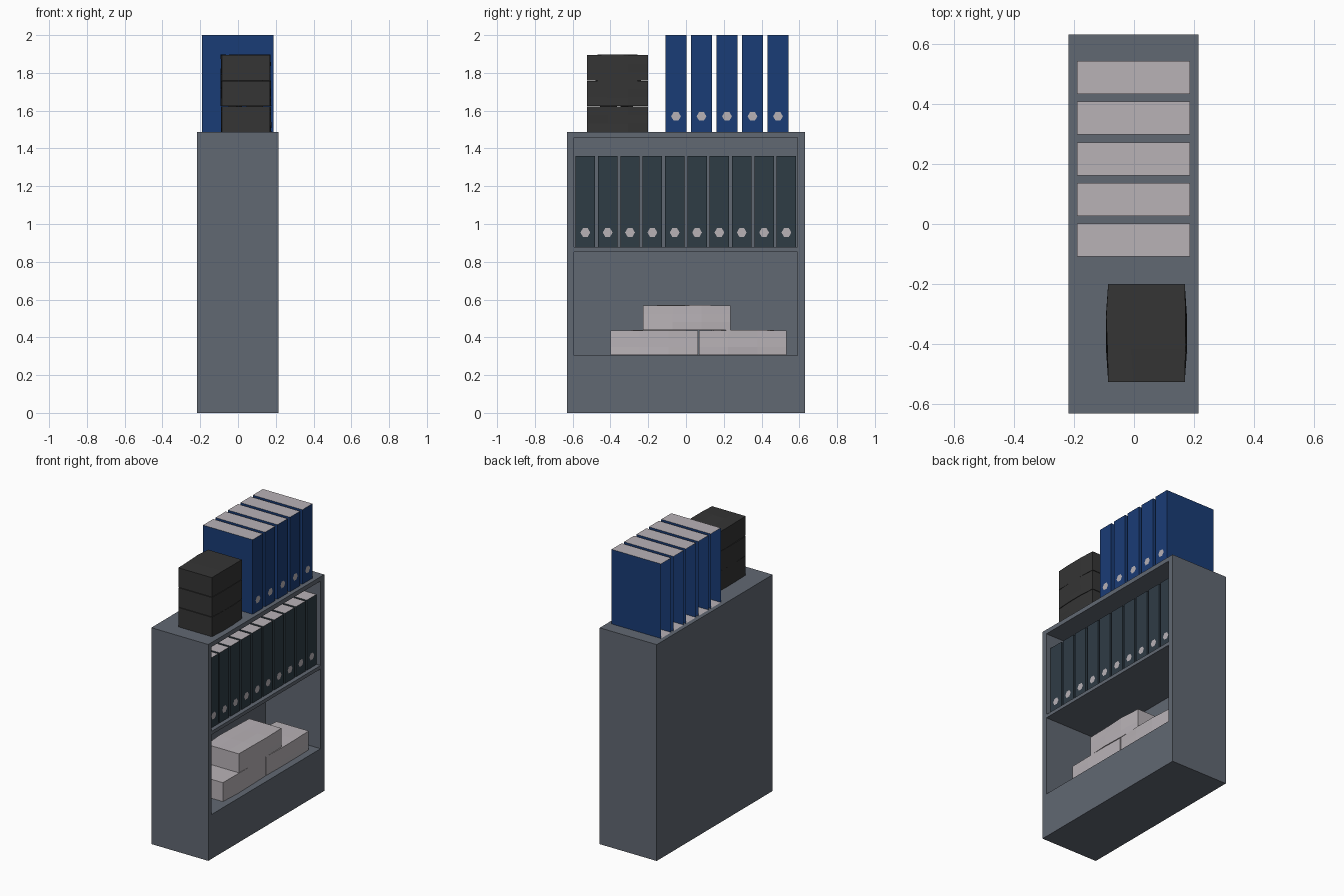
import bpy, bmesh, math, random
from mathutils import Vector, Matrix

if "Cube" in bpy.data.objects:
    bpy.data.objects.remove(bpy.data.objects["Cube"])

random.seed(4)


def material(name, rgb):
    m = bpy.data.materials.new(name)
    m.diffuse_color = (*rgb, 1)
    m.use_nodes = True
    m.node_tree.nodes["Principled BSDF"].inputs["Base Color"].default_value = m.diffuse_color
    return m


STEEL = material("steel_grey", (0.12, 0.138, 0.17))
BLUE = material("blue_card", (0.010, 0.045, 0.18))
SLATE = material("slate_card", (0.028, 0.045, 0.06))
PAPER = material("paper", (0.48, 0.445, 0.47))
BLACK = material("black_wrap", (0.035, 0.035, 0.035))


def box_mesh(lo, hi):
    bm = bmesh.new()
    lo, hi = Vector(lo), Vector(hi)
    mat = Matrix.Translation((lo + hi) / 2) @ Matrix.Diagonal((*(hi - lo), 1))
    bmesh.ops.create_cube(bm, size=1, matrix=mat)
    return bm


def finish(bm, name, mats):
    me = bpy.data.meshes.new(name)
    bm.to_mesh(me)
    bm.free()
    for m in mats:
        me.materials.append(m)
    ob = bpy.data.objects.new(name, me)
    bpy.context.collection.objects.link(ob)
    return ob


# Cabinet: a box whose right face is pocketed into two compartments
def cabinet():
    bm = box_mesh((-0.218, -0.63, 0), (0.215, 0.63, 1.487))
    cuts = [((0, y, 0), (0, 1, 0)) for y in (-0.593, 0.59)]
    cuts += [((0, 0, z), (0, 0, 1)) for z in (0.305, 0.853, 0.877, 1.457)]
    for co, no in cuts:
        geom = bm.verts[:] + bm.edges[:] + bm.faces[:]
        bmesh.ops.bisect_plane(bm, geom=geom, plane_co=co, plane_no=no)
    bm.normal_update()
    pockets = []
    for f in bm.faces:
        c = f.calc_center_median()
        if f.normal.x > 0.9 and abs(c.y) < 0.5 and (0.4 < c.z < 0.8 or 0.9 < c.z < 1.4):
            pockets.append(f)
    out = bmesh.ops.extrude_discrete_faces(bm, faces=pockets)
    for f in out["faces"]:
        for v in f.verts:
            v.co.x = -0.203
    bmesh.ops.recalc_face_normals(bm, faces=bm.faces[:])
    finish(bm, "cabinet", [STEEL])


# Ring binder: open-backed cover, paper-coloured ends, hexagonal finger hole
def binder(name, y, width, z0, z1, hole_z, card):
    front = 0.187
    bm = box_mesh((-0.19, y - width / 2, z0), (front, y + width / 2, z1))
    bm.normal_update()
    for f in bm.faces:
        f.material_index = 1 if abs(f.normal.z) > 0.9 else 0
    back = [f for f in bm.faces if f.normal.x < -0.9]
    bmesh.ops.delete(bm, geom=back, context='FACES')
    ring = [bm.verts.new((front + 0.002,
                          y + 0.026 * math.cos(i * math.pi / 3),
                          hole_z + 0.026 * math.sin(i * math.pi / 3)))
            for i in range(6)]
    bm.faces.new(ring).material_index = 1
    finish(bm, name, [card, PAPER])


# Wrapped paper pack: box with slightly uneven, bulging sides
def pack(name, lo, hi, mat):
    bm = box_mesh(lo, hi)
    bmesh.ops.subdivide_edges(bm, edges=bm.edges[:], cuts=2, use_grid_fill=True)
    mid = (Vector(lo) + Vector(hi)) / 2
    half = (Vector(hi) - Vector(lo)) / 2
    for v in bm.verts:
        d = v.co - mid
        if abs(d.y) < half.y * 0.9:
            v.co.x += math.copysign(random.uniform(0.002, 0.008), d.x)
            if d.z > half.z * 0.9:
                v.co.z += random.uniform(0.0, 0.004)
    finish(bm, name, [mat])


cabinet()

# Binders standing on top and in the upper compartment
for i in range(5):
    binder(f"blue_binder_{i + 1}", -0.053 + 0.135 * i, 0.11, 1.488, 2.0, 1.57, BLUE)
for i in range(10):
    binder(f"slate_binder_{i + 1}", -0.533 + 0.1183 * i, 0.103, 0.878, 1.36, 0.955, SLATE)

# Stack of black packs on top
for i in range(3):
    z = 1.488 + 0.1365 * i
    pack(f"black_pack_{i + 1}", (-0.086, -0.525, z), (0.169, -0.2, z + 0.133), BLACK)

# Paper packs in the lower compartment
for i, (y, z) in enumerate(((-0.4, 0.306), (0.069, 0.306), (-0.227, 0.438))):
    pack(f"paper_pack_{i + 1}", (-0.08, y, z), (0.165, y + 0.463, z + 0.13), PAPER)
